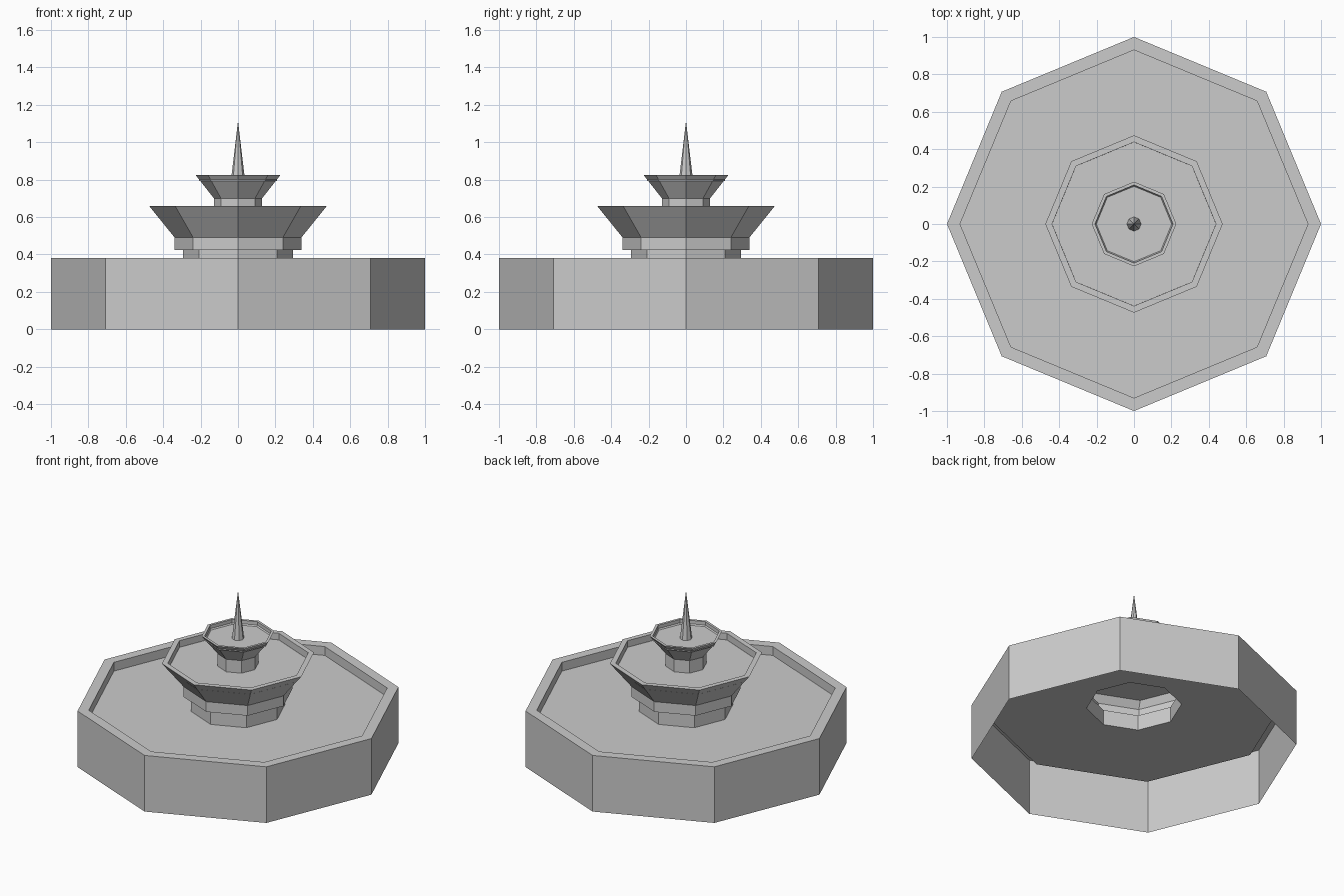
import bpy
from math import cos, sin, tau

if "Cube" in bpy.data.objects:
    bpy.data.objects.remove(bpy.data.objects["Cube"])

SIDES = 8


def lathe(name, profile):
    """Spin a (radius, z) profile into a flat-faced octagonal shell."""
    verts, rings = [], []
    for r, z in profile:
        n = SIDES if r > 0 else 1
        rings.append([len(verts) + i for i in range(n)])
        verts += [(r * cos(tau * i / SIDES), r * sin(tau * i / SIDES), z) for i in range(n)]
    faces = []
    for a, b in zip(rings, rings[1:]):
        for i in range(SIDES):
            j = (i + 1) % SIDES
            if len(b) == 1:
                faces.append((a[i], a[j], b[0]))
            else:
                faces.append((a[i], a[j], b[j], b[i]))
    mesh = bpy.data.meshes.new(name)
    mesh.from_pydata(verts, [], faces)
    obj = bpy.data.objects.new(name, mesh)
    bpy.context.collection.objects.link(obj)
    return obj


# Lower pool: open underneath, thin rim, water floor up to the pedestal
lathe("lower_basin", [(1, 0), (1, 0.38), (0.93, 0.38), (0.93, 0.32), (0.293, 0.32)])

# Stepped pedestal flaring into the middle bowl
lathe("middle_bowl", [(0.293, 0.32), (0.293, 0.423), (0.34, 0.423), (0.34, 0.492),
                      (0.474, 0.658), (0.438, 0.658), (0.438, 0.613), (0.127, 0.613)])

# Short column flaring into the top bowl
lathe("top_bowl", [(0.127, 0.613), (0.127, 0.698), (0.226, 0.824),
                   (0.208, 0.824), (0.208, 0.793), (0.038, 0.793)])

# Central water jet
lathe("spire", [(0.038, 0.793), (0, 1.115)])
